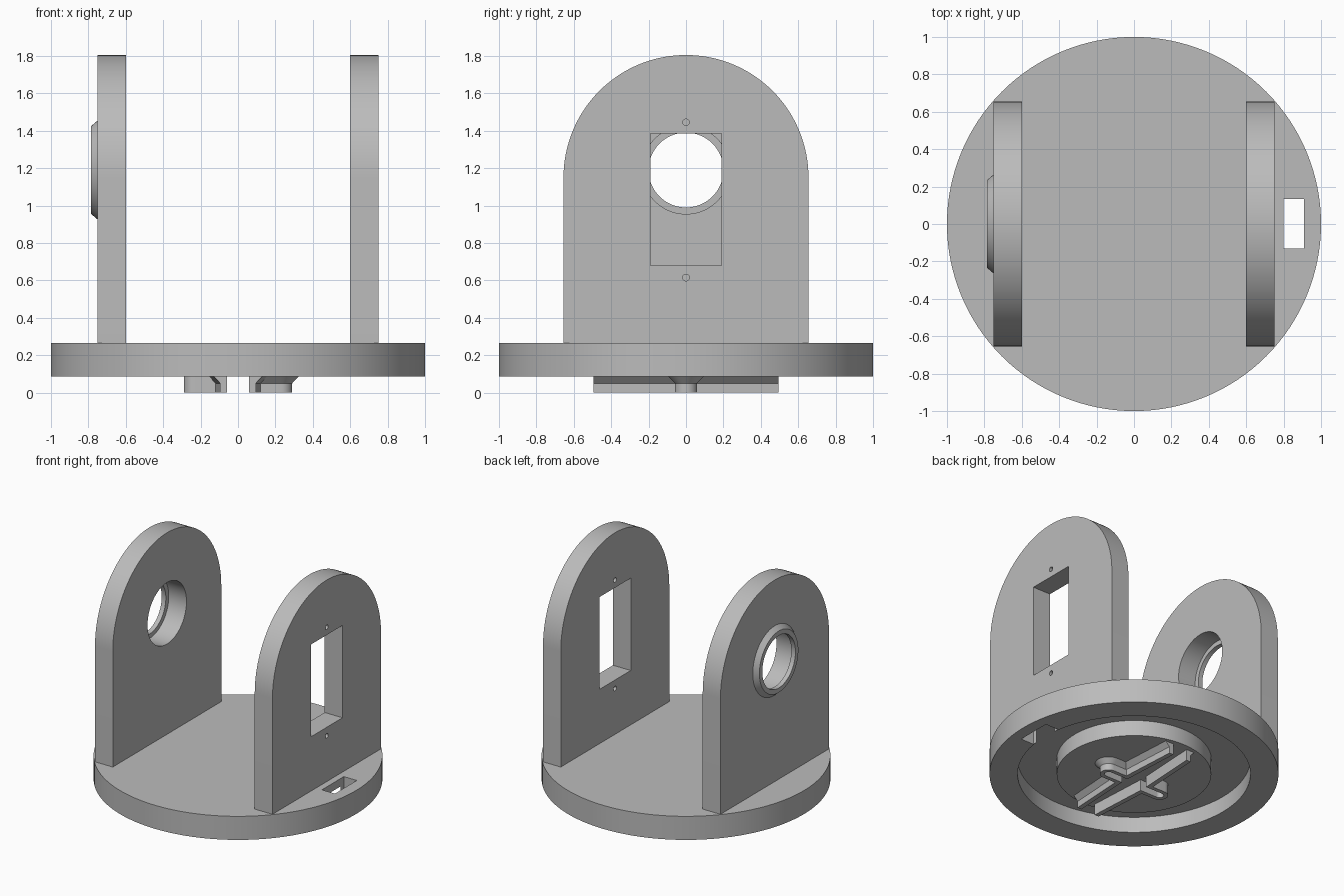
import bpy, bmesh
from math import pi, sin, cos
from mathutils import Matrix, Vector

cube = bpy.data.objects.get("Cube")
if cube:
    bpy.data.objects.remove(cube, do_unlink=True)

gray = bpy.data.materials.new("plain gray")
gray.use_nodes = True
COLOR = (0.5, 0.5, 0.5, 1)
gray.diffuse_color = COLOR
gray.node_tree.nodes["Principled BSDF"].inputs["Base Color"].default_value = COLOR


def finish(name, bm):
    bmesh.ops.remove_doubles(bm, verts=bm.verts, dist=1e-5)
    bmesh.ops.recalc_face_normals(bm, faces=bm.faces)
    mesh = bpy.data.meshes.new(name)
    bm.to_mesh(mesh)
    bm.free()
    mesh.materials.append(gray)
    obj = bpy.data.objects.new(name, mesh)
    bpy.context.collection.objects.link(obj)
    return obj


def activate(obj):
    bpy.ops.object.select_all(action='DESELECT')
    obj.select_set(True)
    bpy.context.view_layer.objects.active = obj


def smooth(obj):
    activate(obj)
    bpy.ops.object.shade_smooth_by_angle(angle=pi / 6)


def lathe(name, profile, axis, center, closed=False):
    """Turn a 3D profile line around an axis."""
    bm = bmesh.new()
    verts = [bm.verts.new(p) for p in profile]
    pairs = list(zip(verts, verts[1:])) + ([(verts[-1], verts[0])] if closed else [])
    edges = [bm.edges.new(p) for p in pairs]
    bmesh.ops.spin(bm, geom=verts + edges, cent=center, axis=axis,
                   angle=2 * pi, steps=128, use_merge=True)
    return finish(name, bm)


def loft(name, rings):
    """Skin matching rings of points and cap both ends."""
    bm = bmesh.new()
    loops = [[bm.verts.new(p) for p in ring] for ring in rings]
    n = len(loops[0])
    for a, b in zip(loops, loops[1:]):
        for i in range(n):
            j = (i + 1) % n
            bm.faces.new((a[i], a[j], b[j], b[i]))
    bm.faces.new(loops[0])
    bm.faces.new(loops[-1])
    return finish(name, bm)


def box(name, low, high):
    bm = bmesh.new()
    size = Vector(high) - Vector(low)
    mid = (Vector(high) + Vector(low)) / 2
    bmesh.ops.create_cube(bm, size=1, matrix=Matrix.Translation(mid) @ Matrix.Diagonal((*size, 1)))
    return finish(name, bm)


def rod(name, x, z, radius, sides):
    bm = bmesh.new()
    bmesh.ops.create_cone(bm, cap_ends=True, segments=sides, radius1=radius, radius2=radius,
                          depth=0.4, matrix=Matrix.Translation((x, 0, z)) @ Matrix.Rotation(pi / 2, 4, 'Y'))
    return finish(name, bm)


def cut(obj, cutter):
    cutter.hide_render = True
    mod = obj.modifiers.new("cut", 'BOOLEAN')
    mod.operation = 'DIFFERENCE'
    mod.solver = 'EXACT'
    mod.object = cutter
    activate(obj)
    bpy.ops.object.modifier_apply(modifier=mod.name)
    bpy.data.objects.remove(cutter, do_unlink=True)


def arc(cy, cz, r, start, end, steps):
    return [(cy + r * cos(start + (end - start) * i / steps),
             cz + r * sin(start + (end - start) * i / steps)) for i in range(steps + 1)]


# Round base with a ring groove underneath and a cable slot
TOP, BOTTOM, GROOVE = 0.265, 0.085, 0.205
base = lathe("base", [(r, 0, z) for r, z in (
    (0, TOP), (1, TOP), (1, BOTTOM), (0.806, BOTTOM), (0.806, GROOVE),
    (0.535, GROOVE), (0.535, BOTTOM), (0, BOTTOM))], (0, 0, 1), (0, 0, 0))
cut(base, box("slot_cutter", (0.8, -0.13, 0), (0.91, 0.135, 0.4)))
smooth(base)


# Two round-topped upright plates
def upright(name, x0, x1):
    outline = [(-0.655, TOP), (0.655, TOP)] + arc(0, 1.15, 0.655, 0, pi, 64)
    return loft(name, [[(x, y, z) for y, z in outline] for x in (x0, x1)])


left_plate = upright("left_plate", 0.6, 0.75)
cut(left_plate, box("window_cutter", (0.5, -0.19, 0.68), (0.85, 0.19, 1.385)))
for z in (0.615, 1.445):
    cut(left_plate, rod("screw_cutter", 0.675, z, 0.018, 12))
smooth(left_plate)

HUB = 1.19
right_plate = upright("right_plate", -0.75, -0.6)
cut(right_plate, rod("bearing_cutter", -0.675, HUB, 0.235, 128))
smooth(right_plate)

# Chamfered bearing lip on the outer side of the right plate
lip = lathe("bearing_lip", [(x, 0, HUB + r) for x, r in (
    (-0.75, 0.265), (-0.785, 0.235), (-0.785, 0.2), (-0.75, 0.2))],
    (1, 0, 0), (0, 0, HUB), closed=True)
smooth(lip)


# Tapered rails below the base, each with a U-shaped arm
def rail_outline(flare, arm_flare):
    w = 0.06 + arm_flare
    outer = arc(0.23, 0, w, -pi / 2, pi / 2, 16)
    inner = arc(0.23, 0, 0.03, pi / 2, -pi / 2, 16)
    return ([(0.06, -0.495), (0.095 + flare, -0.495), (0.12 + flare, -w)] + outer
            + [(0.12 + flare, w), (0.095 + flare, 0.495), (0.06, 0.495), (0.085, 0.03)]
            + inner + [(0.085, -0.03)])


for name, side, arm in (("left_rail", 1, 0.035), ("right_rail", -1, 0)):
    levels = ((0, 0, 0), (0.05, 0, 0), (0.087, 0.035, arm))
    rail = loft(name, [[(side * x, y, z) for x, y in rail_outline(f, a)] for z, f, a in levels])
    smooth(rail)
